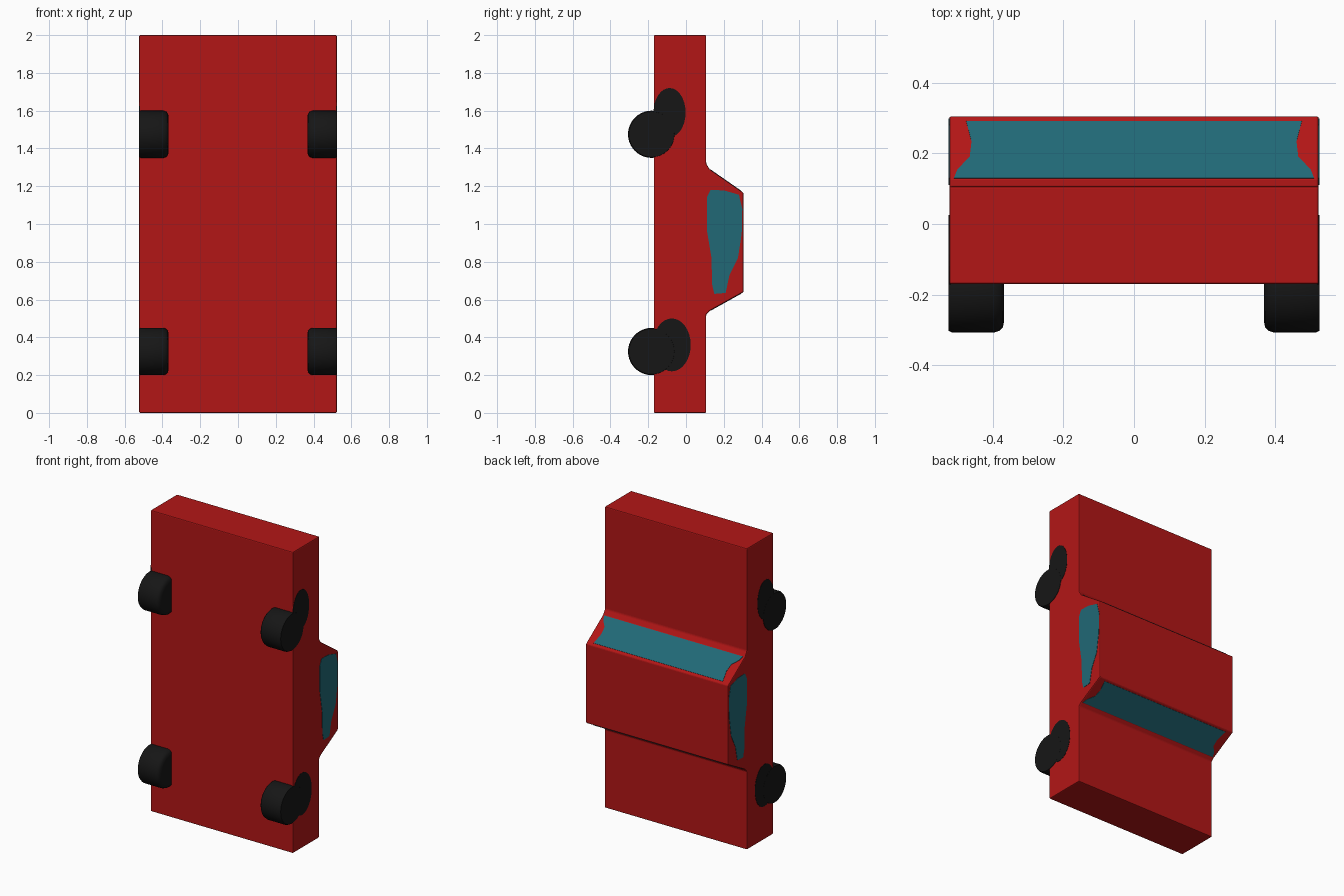
import bpy, bmesh, math
from mathutils import Vector

if "Cube" in bpy.data.objects:
    bpy.data.objects.remove(bpy.data.objects["Cube"])


def material(name, rgb):
    m = bpy.data.materials.new(name)
    m.diffuse_color = (*rgb, 1)
    m.use_nodes = True
    m.node_tree.nodes["Principled BSDF"].inputs["Base Color"].default_value = m.diffuse_color
    return m


RED = material("red_paint", (0.45, 0.008, 0.008))
TEAL = material("teal_glass", (0.015, 0.14, 0.18))
BLACK = material("black_rubber", (0.008, 0.008, 0.008))
HALF = 0.523  # half width of the car


def finish(name, bm, mat):
    bmesh.ops.recalc_face_normals(bm, faces=bm.faces)
    me = bpy.data.meshes.new(name)
    bm.to_mesh(me)
    bm.free()
    me.materials.append(mat)
    ob = bpy.data.objects.new(name, me)
    bpy.context.collection.objects.link(ob)
    return ob


def prism(name, points, push, mat):
    """Flat outline pushed along a vector into a closed solid."""
    bm = bmesh.new()
    face = bm.faces.new([bm.verts.new(p) for p in points])
    new = bmesh.ops.extrude_face_region(bm, geom=[face], use_keep_orig=True)["geom"]
    bmesh.ops.translate(bm, vec=push, verts=[v for v in new if isinstance(v, bmesh.types.BMVert)])
    return finish(name, bm, mat)


def wheel(name, side, cy, cz):
    """Rounded cylinder along x, lofted from rings of (x, radius)."""
    n = 40
    bm = bmesh.new()
    rings = []
    for x, r in [(0.368, 0.095), (0.371, 0.11), (0.38, 0.12), (0.395, 0.125),
                 (0.515, 0.125), (0.525, 0.12)]:
        rings.append([bm.verts.new((side * x, cy + r * math.cos(a), cz + r * math.sin(a)))
                      for a in (2 * math.pi * i / n for i in range(n))])
    for a, b in zip(rings, rings[1:]):
        for i in range(n):
            j = (i + 1) % n
            bm.faces.new((a[i], a[j], b[j], b[i]))
    bm.faces.new(rings[0])
    bm.faces.new(rings[-1])
    ob = finish(name, bm, BLACK)
    for p in ob.data.polygons:
        p.use_smooth = len(p.vertices) == 4
    return ob


# Body and cabin share one side profile (y, z)
shell = [(-0.17, 0), (0.107, 0), (0.107, 0.52), (0.125, 0.54), (0.305, 0.64),
         (0.305, 1.165), (0.125, 1.29), (0.107, 1.32), (0.107, 2), (-0.17, 2)]
body = prism("car_body", [(-HALF, y, z) for y, z in shell], (2 * HALF, 0, 0), RED)
bev = body.modifiers.new("soft_edges", "BEVEL")
bev.width = 0.006
bev.segments = 2
bev.limit_method = "ANGLE"

# Front and rear windscreens lie on the sloped cabin faces: (half width, fraction up the slope)
outline = [(0.51, 0.02), (0.50, 0.16), (0.465, 0.36), (0.46, 0.6), (0.475, 0.92)]
for name, low, high in [("rear_windscreen", (0.125, 0.54), (0.305, 0.64)),
                        ("front_windscreen", (0.125, 1.29), (0.305, 1.165))]:
    a, b = Vector((0, *low)), Vector((0, *high))
    normal = (b - a).cross(Vector((1, 0, 0))).normalized()
    if normal.z * (a.z - b.z) < 0:
        normal = -normal
    pts = [a.lerp(b, t) + Vector((x, 0, 0)) for x, t in outline]
    pts += [a.lerp(b, t) - Vector((x, 0, 0)) for x, t in reversed(outline)]
    prism(name, [p - normal * 0.004 for p in pts], normal * 0.006, TEAL)

# Side windows, wheels and the dark wheel arches, mirrored left and right
window = [(0.11, 1.14), (0.13, 1.18), (0.20, 1.178), (0.28, 1.155), (0.298, 1.08),
          (0.295, 0.95), (0.275, 0.82), (0.23, 0.73), (0.21, 0.635), (0.15, 0.63),
          (0.138, 0.68), (0.135, 0.82), (0.11, 0.97)]
for side, label in ((-1, "left"), (1, "right")):
    prism(f"{label}_side_window", [(side * (HALF - 0.004), y, z) for y, z in window],
          (side * 0.006, 0, 0), TEAL)
    for end, cz, ay, az, ry, rz in (("rear", 0.325, -0.075, 0.36, 0.1, 0.14),
                                    ("front", 1.475, -0.087, 1.59, 0.085, 0.13)):
        wheel(f"{label}_{end}_wheel", side, -0.182, cz)
        arch = [(side * (HALF - 0.004), ay + ry * math.cos(i * math.pi / 16),
                 az + rz * math.sin(i * math.pi / 16)) for i in range(32)]
        prism(f"{label}_{end}_wheel_arch", arch, (side * 0.0055, 0, 0), BLACK)
